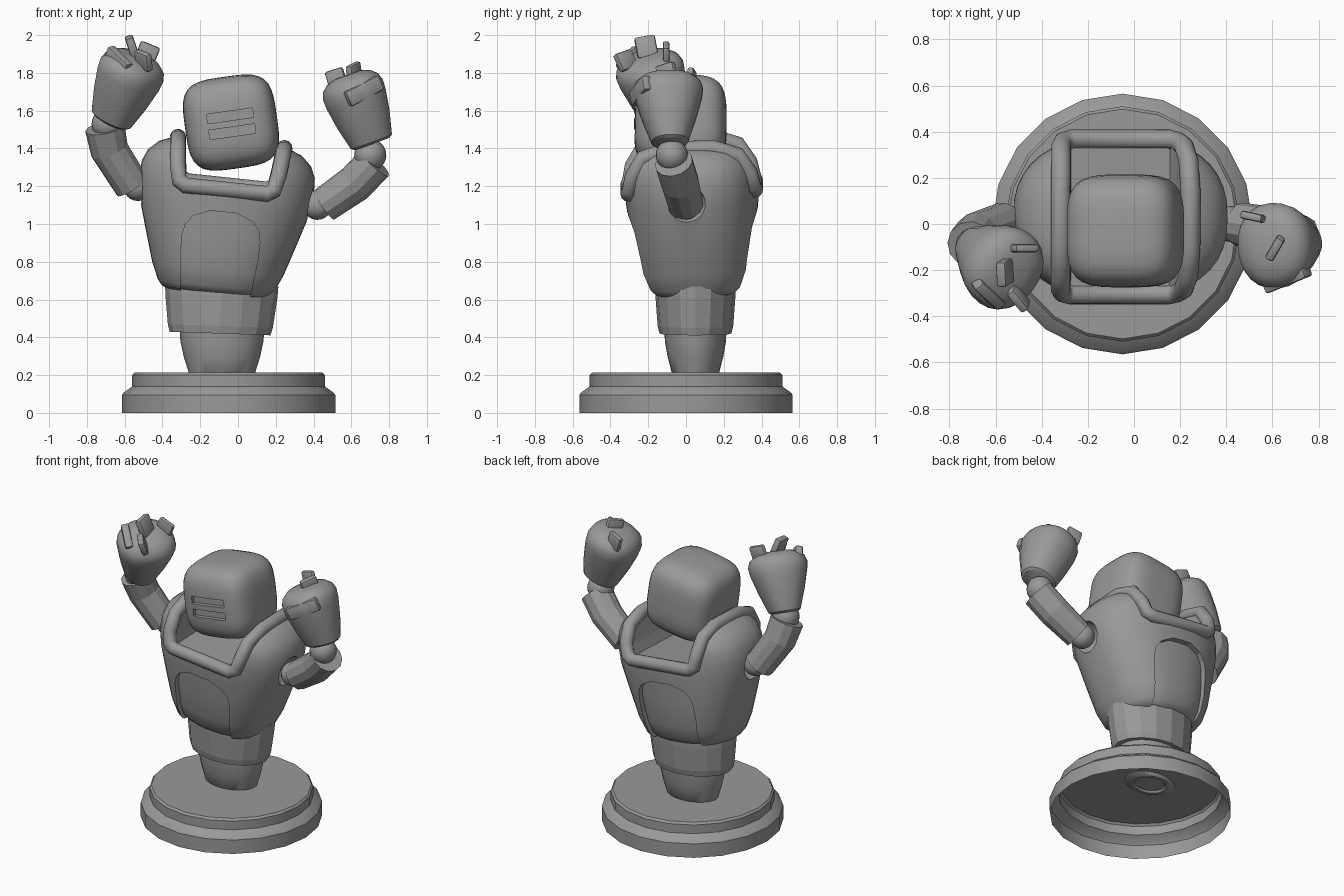
import bpy, bmesh
from math import radians, sin, cos, pi, copysign
from mathutils import Vector, Euler

cube = bpy.data.objects.get("Cube")
if cube:
    bpy.data.objects.remove(cube, do_unlink=True)

grey = bpy.data.materials.new("plain_grey")
grey.use_nodes = True
grey.diffuse_color = (0.32, 0.32, 0.32, 1)
grey.node_tree.nodes["Principled BSDF"].inputs["Base Color"].default_value = grey.diffuse_color


def activate(ob):
    bpy.ops.object.select_all(action='DESELECT')
    ob.select_set(True)
    bpy.context.view_layer.objects.active = ob


def finish(ob, angle):
    """Smooth below the given angle, or flat for zero."""
    activate(ob)
    if angle:
        bpy.ops.object.shade_smooth_by_angle(angle=radians(angle))
    else:
        bpy.ops.object.shade_flat()
    return ob


def make(name, bm, angle=35, loc=(0, 0, 0), rot=(0, 0, 0)):
    bmesh.ops.recalc_face_normals(bm, faces=bm.faces)
    mesh = bpy.data.meshes.new(name)
    bm.to_mesh(mesh)
    bm.free()
    mesh.materials.append(grey)
    ob = bpy.data.objects.new(name, mesh)
    bpy.context.collection.objects.link(ob)
    ob.location = loc
    ob.rotation_euler = rot if isinstance(rot, Euler) else [radians(a) for a in rot]
    return finish(ob, angle)


def loft(name, rings, n=32, p=2.0, hollow=False, **place):
    """Stack of rounded rings given as (z, half width, half depth)."""
    bm = bmesh.new()
    loops = []
    for z, rx, ry in rings:
        loop = []
        for i in range(n):
            c, s = cos(2 * pi * i / n), sin(2 * pi * i / n)
            loop.append(bm.verts.new((rx * copysign(abs(c) ** (2 / p), c),
                                      ry * copysign(abs(s) ** (2 / p), s), z)))
        loops.append(loop)
    for a, b in zip(loops, loops[1:]):
        for i in range(n):
            j = (i + 1) % n
            bm.faces.new((a[i], a[j], b[j], b[i]))
    if not hollow:
        bm.faces.new(loops[0])
    bm.faces.new(loops[-1])
    return make(name, bm, **place)


def prism(name, half, **place):
    """Mirrored outline in x and z, extruded through the whole depth."""
    outline = half + [(-x, z) for x, z in reversed(half)]
    bm = bmesh.new()
    face = bm.faces.new([bm.verts.new((x, -1, z)) for x, z in outline])
    out = bmesh.ops.extrude_face_region(bm, geom=[face])["geom"]
    bmesh.ops.translate(bm, vec=(0, 2, 0),
                        verts=[v for v in out if isinstance(v, bmesh.types.BMVert)])
    return make(name, bm, 0, **place)


def box(name, size, bevel=0.0, **place):
    bm = bmesh.new()
    bmesh.ops.create_cube(bm, size=1)
    bmesh.ops.scale(bm, vec=size, verts=bm.verts)
    if bevel:
        bmesh.ops.bevel(bm, geom=bm.edges[:], offset=bevel, segments=2,
                        profile=0.5, affect='EDGES')
    return make(name, bm, **place)


def ball(name, r, loc):
    bm = bmesh.new()
    bmesh.ops.create_uvsphere(bm, u_segments=20, v_segments=12, radius=r)
    return make(name, bm, loc=loc)


def tube(name, points, radius, sides_res, angle, cyclic=False, **place):
    """Round tube along a polyline of (x, y, z, radius scale)."""
    cu = bpy.data.curves.new(name, 'CURVE')
    cu.dimensions = '3D'
    cu.bevel_depth, cu.bevel_resolution, cu.use_fill_caps = radius, sides_res, True
    sp = cu.splines.new('POLY')
    sp.points.add(len(points) - 1)
    for pt, co in zip(sp.points, points):
        pt.co = (*co[:3], 1)
        pt.radius = co[3] if len(co) > 3 else 1
    sp.use_cyclic_u = cyclic
    cu.materials.append(grey)
    ob = bpy.data.objects.new(name, cu)
    bpy.context.collection.objects.link(ob)
    ob.location = place.get("loc", (0, 0, 0))
    ob.rotation_euler = [radians(a) for a in place.get("rot", (0, 0, 0))]
    activate(ob)
    bpy.ops.object.convert(target='MESH')
    return finish(bpy.context.object, angle)


def cut(ob, cutters, angle=35):
    bpy.context.view_layer.update()
    for c in cutters:
        activate(ob)
        mod = ob.modifiers.new("cut", 'BOOLEAN')
        mod.operation, mod.solver, mod.object = 'DIFFERENCE', 'EXACT', c
        bpy.ops.object.modifier_apply(modifier=mod.name)
    finish(ob, angle)


# Thin stepped base, open underneath
base_profile = [(0, .565), (.095, .565), (.108, .555), (.14, .51), (.2, .51), (.213, .498)]
loft("base", [(z, r, r) for z, r in base_profile], n=20, hollow=True, loc=(-.05, 0, 0))

# Stem with a recessed foot under the base, and the waist sleeve
loft("stem", [(.207, .10, .08), (.195, .11, .09), (.195, .14, .11), (.21, .175, .125),
              (.3, .203, .148), (.38, .22, .162), (.46, .225, .165)],
     n=24, loc=(-.085, .05, 0))
loft("waist", [(0, .2, .15), (0, .267, .19), (.04, .278, .2), (.2, .297, .212), (.26, .3, .213)],
     n=16, angle=0, loc=(-.095, .05, .42), rot=(0, 2, 0))

# Torso shell with arched recesses front and back, and a neck trough
torso = dict(loc=(-.12, .05, .635), rot=(2, 6, 0))
rings = [(0, .255, .205), (.01, .285, .245), (.04, .31, .275), (.13, .35, .307), (.3, .403, .33),
         (.48, .457, .35), (.58, .467, .355), (.66, .46, .35), (.72, .434, .335),
         (.77, .38, .295), (.8, .305, .24), (.81, .15, .12)]
shell = loft("torso_shell", rings, n=40, p=2.4, **torso)
core = loft("torso_core", [(z * .97 + .004, rx * .93, ry * .89) for z, rx, ry in rings],
            n=40, p=2.4, **torso)
arch = prism("arch_cutter", [(.175, -.1), (.205, .2), (.207, .3), (.195, .36), (.16, .405),
                             (.07, .443)], **torso)
trough = prism("trough_cutter", [(.215, .58), (.235, .65), (.265, .9)], **torso)
shoulders = {"right": (-.53, .0, 1.2), "left": (.42, .0, 1.1)}
sockets = [ball("socket_cutter", .108, at) for at in shoulders.values()]
cut(shell, [arch, trough] + sockets)
cut(core, [trough] + sockets)

# Saddle-shaped collar with softened corners
quarter = [(.215, .336, .562), (.252, .326, .585), (.268, .31, .66), (.278, .25, .755),
           (.283, .12, .797)]
side = [(x, -y, z) for x, y, z in quarter] + quarter[::-1]
tube("collar", side + [(-x, y, z) for x, y, z in reversed(side)], .043, 4, 50,
     cyclic=True, **torso)

# Rounded cube head with two slots
bm = bmesh.new()
bmesh.ops.create_cube(bm, size=2)
bmesh.ops.subdivide_edges(bm, edges=bm.edges[:], cuts=9, use_grid_fill=True)
for v in bm.verts:
    v.co *= .245 / sum(abs(c) ** 3.8 for c in v.co) ** (1 / 3.8)
turn = Euler((0, radians(-8), 0))
centre = Vector((-.037, -.03, 1.537))
head = make("head", bm, loc=centre, rot=turn)
slots = []
for z in (.036, -.049):
    at = Vector((0, -.265, z))
    at.rotate(turn)
    slots.append(box("slot_cutter", (.245, .1, .05), loc=centre + at, rot=turn))
cut(head, slots)

for cutter in [arch, trough] + sockets + slots:
    bpy.data.objects.remove(cutter, do_unlink=True)

# Arms: shoulder ball, bent upper arm, elbow ball
arms = {"right": [(-.56, .0, 1.2, .94), (-.68, -.05, 1.39, 1), (-.705, -.09, 1.51, 1.04)],
        "left": [(.455, .0, 1.1, .92), (.62, -.03, 1.215, 1), (.725, -.065, 1.325, 1)]}
elbows = {"right": (-.69, -.1, 1.53), "left": (.7, -.075, 1.365)}
for which, path in arms.items():
    ball(which + "_shoulder", .078, shoulders[which])
    tube(which + "_upper_arm", path, .102, 4, 0)
    ball(which + "_elbow", .085, elbows[which])

# Mitten hands, flaring from a broad wrist to blunt knuckles
hand_axes = {"right": ((-.675, -.11, 1.545), (-.53, -.215, 1.89)),
             "left": ((.71, -.085, 1.425), (.58, -.097, 1.79))}
hand_profile = [(0, .08, .1), (.03, .098, .116), (.35, .143, .147), (.65, .178, .166),
                (.78, .186, .168), (.88, .172, .155), (.96, .135, .122), (1, .075, .07)]
for which, (wrist, tip) in hand_axes.items():
    axis = Vector(tip) - Vector(wrist)
    loft(which + "_hand", [(t * axis.length, rx, ry) for t, rx, ry in hand_profile],
         n=24, p=2.2, loc=wrist, rot=axis.to_track_quat('Z', 'Y').to_euler())

# Finger plates: size, position, rotation
fingers = {
    "right": [((.11, .035, .1), (-.48, -.105, 1.905), (0, 22, 0)),
              ((.045, .11, .12), (-.56, -.21, 1.935), (10, -18, 0)),
              ((.11, .04, .1), (-.5, -.32, 1.865), (20, 15, -50)),
              ((.17, .05, .09), (-.635, -.295, 1.86), (10, 36, -42))],
    "left": [((.1, .035, .1), (.52, .03, 1.77), (0, -17, -12)),
             ((.11, .04, .11), (.615, -.1, 1.795), (0, -15, 60)),
             ((.21, .05, .085), (.665, -.24, 1.705), (0, -26, 22))]}
for which, plates in fingers.items():
    for i, (size, loc, rot) in enumerate(plates):
        box(f"{which}_finger_{i + 1}", size, .012, loc=loc, rot=rot)
